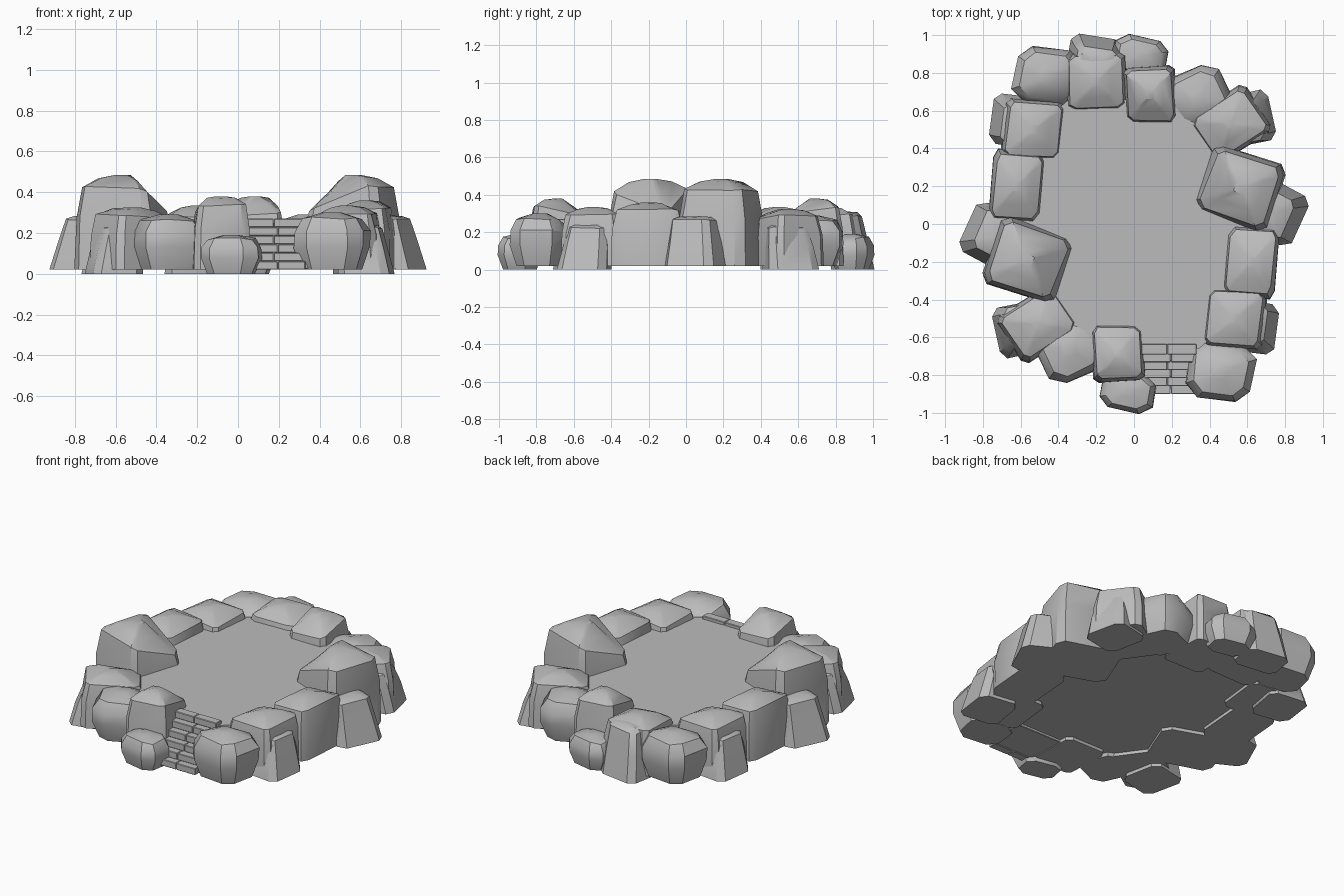
import bpy
import bmesh
import math
import random
from mathutils import Vector, Matrix

if "Cube" in bpy.data.objects:
    bpy.data.objects.remove(bpy.data.objects["Cube"], do_unlink=True)

random.seed(11)
FLOOR_Z = 0.25

stone = bpy.data.materials.new("grey_stone")
stone.use_nodes = True
grey = (0.5, 0.5, 0.5, 1)
stone.diffuse_color = grey
stone.node_tree.nodes["Principled BSDF"].inputs["Base Color"].default_value = grey

# Rock profiles: (height fraction, outline scale), from the base up
PROFILES = {
    "block": [(0, 1), (0.55, 0.98), (0.88, 0.85), (0.97, 0.5), (1, 0.15)],
    "slab": [(0, 1), (0.5, 0.9), (0.92, 0.78), (0.98, 0.6), (1, 0.2)],
    "round": [(0, 0.76), (0.4, 0.98), (0.68, 0.97), (0.9, 0.77), (1, 0.25)],
}
CHAMFER = {"block": 0.2, "slab": 0.3, "round": 0.42}
LEAN = {"block": 0, "slab": 0.045, "round": 0}


def finish(name, bm, smooth_angle=None):
    """Turn a bmesh into a stone object."""
    bmesh.ops.recalc_face_normals(bm, faces=bm.faces)
    mesh = bpy.data.meshes.new(name)
    bm.to_mesh(mesh)
    bm.free()
    mesh.materials.append(stone)
    obj = bpy.data.objects.new(name, mesh)
    bpy.context.collection.objects.link(obj)
    if smooth_angle:
        bpy.ops.object.select_all(action="DESELECT")
        obj.select_set(True)
        bpy.context.view_layer.objects.active = obj
        bpy.ops.object.shade_smooth_by_angle(angle=math.radians(smooth_angle))
    return obj


def rock(name, kind, x, y, half_x, half_y, turn, height, drop=0.03, base=0.02):
    """Chiselled boulder whose top falls by 'drop' towards the pool."""
    centre = Vector((x, y, 0))
    inward = -centre.normalized()
    spin = Matrix.Rotation(math.radians(turn), 3, "Z")
    c = 1 - CHAMFER[kind]
    outline = [(1, -c), (1, c), (c, 1), (-c, 1), (-1, c), (-1, -c), (-c, -1), (c, -1)]
    outline = [(u * random.uniform(0.94, 1.04), v * random.uniform(0.94, 1.04))
               for u, v in outline]
    bm = bmesh.new()
    rings = []
    for level, scale in PROFILES[kind]:
        ring = []
        for u, v in outline:
            s = scale * (random.uniform(0.97, 1.02) if level else 1)
            offset = spin @ Vector((u * half_x * s, v * half_y * s, 0))
            z = base + (height - base) * level
            if 0 < level < 1:
                z += random.uniform(-0.006, 0.006)
                z -= drop * level * max(0, 2 * offset.dot(inward) / (half_x + half_y))
            shift = inward * LEAN[kind] * level
            ring.append(bm.verts.new(centre + offset + shift + Vector((0, 0, z))))
        rings.append(ring)
    for low, high in zip(rings, rings[1:]):
        for i in range(len(low)):
            j = (i + 1) % len(low)
            bm.faces.new((low[i], low[j], high[j], high[i]))
    bm.faces.new(rings[0])
    bm.faces.new(rings[-1])
    return finish(name, bm, 35)


def box(name, low, high, bevel):
    """Bevelled stone block between two corners."""
    low, high = Vector(low), Vector(high)
    bm = bmesh.new()
    place = Matrix.LocRotScale((low + high) / 2, None, high - low)
    bmesh.ops.create_cube(bm, size=1, matrix=place)
    bmesh.ops.bevel(bm, geom=bm.edges[:], offset=bevel, segments=1, affect="EDGES")
    return finish(name, bm)


# Boulders that repeat on the opposite side of the ring
paired = [
    ("tall_boulder", "block", -0.565, -0.19, 0.21, 0.19, -20, 0.485, 0.12),
    ("outer_boulder", "slab", -0.755, -0.06, 0.14, 0.15, -27, 0.285, 0),
    ("side_boulder", "block", -0.62, 0.2, 0.145, 0.19, -5, 0.36),
    ("corner_boulder", "block", -0.53, 0.5, 0.165, 0.165, -4, 0.335),
    ("corner_foot_rock", "slab", -0.63, 0.55, 0.125, 0.135, -8, 0.245, 0, 0),
    ("end_boulder", "round", -0.46, 0.78, 0.18, 0.155, -8, 0.3),
    ("peaked_boulder", "block", 0.085, 0.685, 0.14, 0.16, 3, 0.38, 0.06),
    ("end_foot_rock", "round", 0.035, 0.885, 0.145, 0.105, -12, 0.19, 0, 0),
    ("sloping_boulder", "round", 0.34, 0.66, 0.17, 0.175, 25, 0.29),
    ("diagonal_boulder", "block", 0.51, 0.53, 0.19, 0.15, 33, 0.325),
    ("diagonal_foot_rock", "slab", 0.61, 0.56, 0.125, 0.135, 12, 0.245, 0, 0),
]
for name, *values in paired:
    first = rock(name + "_a", *values)
    second = bpy.data.objects.new(name + "_b", first.data)
    second.rotation_euler.z = math.pi
    bpy.context.collection.objects.link(second)

# Boulders opposite the stairs
rock("back_boulder", "block", -0.2, 0.75, 0.165, 0.165, 2, 0.335)
rock("back_foot_rock", "slab", -0.21, 0.89, 0.14, 0.105, -8, 0.31, 0, 0)

# Solid floor inside the ring
bm = bmesh.new()
bmesh.ops.create_circle(bm, cap_ends=True, segments=32, radius=1)
for v in bm.verts:
    v.co = (v.co.x * 0.62, max(-0.66, min(0.66, v.co.y * 0.82)), FLOOR_Z)
floor = finish("floor", bm)
thick = floor.modifiers.new("thickness", "SOLIDIFY")
thick.thickness = FLOOR_Z - 0.04
thick.offset = -1

# Stairs: each step is two stone blocks, rising a little above the floor
STEPS = 6
rise = 0.25 / STEPS
run = 0.042
for i in range(STEPS):
    joint = 0.185 + 0.01 * (-1) ** i
    front = -0.9 + i * run
    bottom = 0.02 + rise * i
    for side, left, right in (("a", 0.04, joint - 0.001), ("b", joint + 0.001, 0.33)):
        box(f"step_{i + 1}{side}", (left, front, bottom),
            (right, front + run * 1.3, bottom + rise), 0.003)

# Footing below the stairs
box("stair_footing", (0.03, -0.87, 0.025), (0.36, -0.6, 0.055), 0.003)
